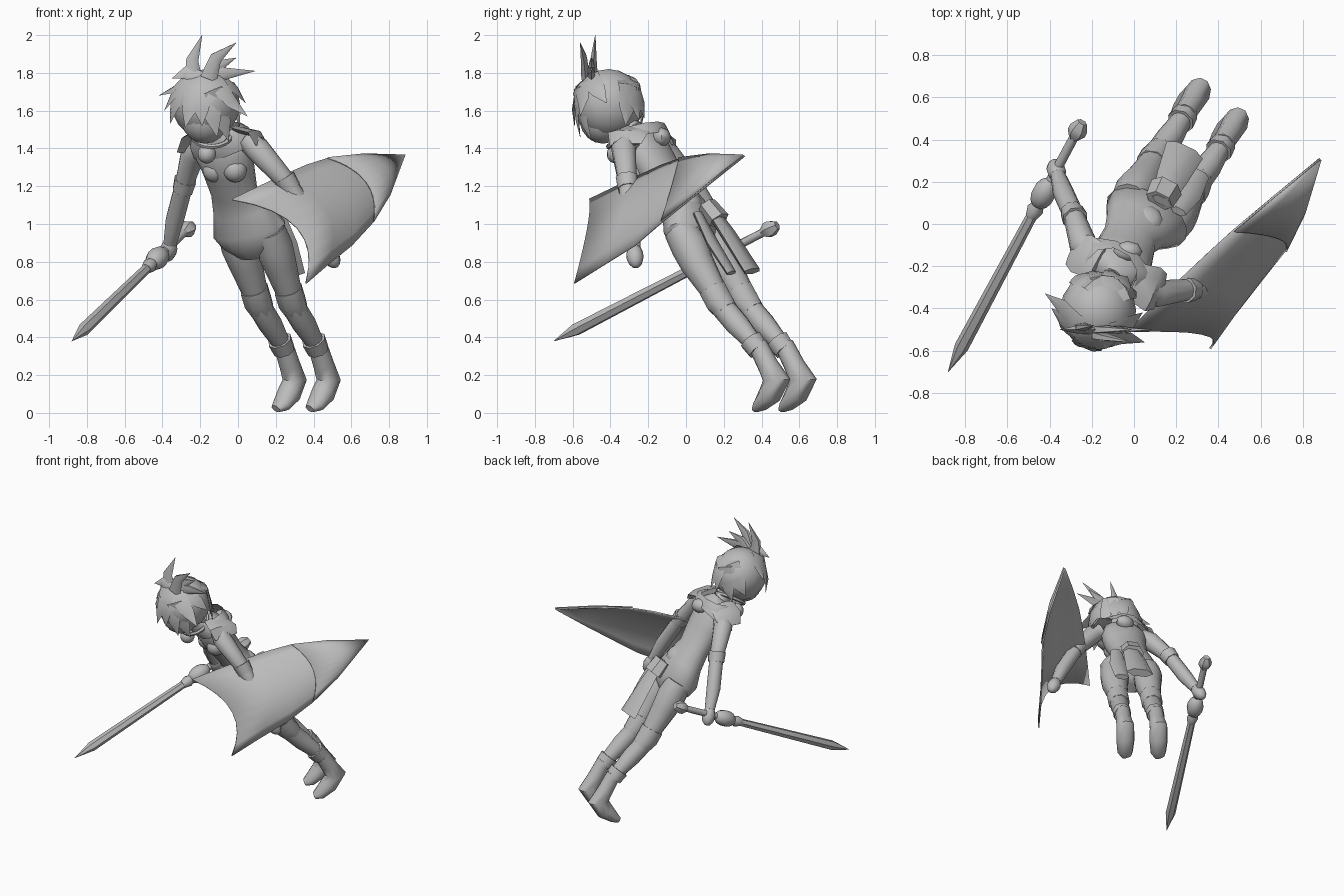
import bpy, bmesh, math
from mathutils import Vector as V

grey = bpy.data.materials.new("plain_grey")
grey.diffuse_color = (0.5, 0.5, 0.5, 1)
SIDE = V((0.9, -0.43, 0))          # line through the hips and shoulders
HEAD = V((-0.17, -0.41, 1.635))


def finish(name, bm, angle=50):
    bmesh.ops.remove_doubles(bm, verts=bm.verts, dist=0.0005)
    bmesh.ops.recalc_face_normals(bm, faces=bm.faces)
    me = bpy.data.meshes.new(name)
    bm.to_mesh(me)
    bm.free()
    me.materials.append(grey)
    for p in me.polygons:
        p.use_smooth = True
    me.set_sharp_from_angle(angle=math.radians(angle))
    ob = bpy.data.objects.new(name, me)
    bpy.context.collection.objects.link(ob)
    return ob


def tube(name, pts, radii, sides=10, side=SIDE, cap=True):
    """Loft elliptical rings along a path; a radius is r or (sideways, depth)."""
    bm = bmesh.new()
    pts = [V(p) for p in pts]
    rings = []
    for i, p in enumerate(pts):
        t = (pts[min(i + 1, len(pts) - 1)] - pts[max(i - 1, 0)]).normalized()
        u = (side - t * side.dot(t)).normalized()
        w = t.cross(u)
        a, b = radii[i] if isinstance(radii[i], tuple) else (radii[i], radii[i])
        rings.append([bm.verts.new(p + u * a * math.cos(k * math.tau / sides)
                                   + w * b * math.sin(k * math.tau / sides))
                      for k in range(sides)])
    for r, s in zip(rings, rings[1:]):
        for k in range(sides):
            n = (k + 1) % sides
            bm.faces.new((r[k], r[n], s[n], s[k]))
    if cap:
        bm.faces.new(rings[0][::-1])
        bm.faces.new(rings[-1])
    return finish(name, bm)


def ball(name, loc, scale, seg=14, rings=9, axis=V((0, 0, 1))):
    bm = bmesh.new()
    bmesh.ops.create_uvsphere(bm, u_segments=seg, v_segments=rings, radius=1)
    q = axis.to_track_quat('Z', 'Y')
    for v in bm.verts:
        v.co = V(loc) + q @ V([c * s for c, s in zip(v.co, scale)])
    return finish(name, bm)


# Torso and neck
tube("torso",
     [(.09, .07, .84), (.075, .05, .89), (.06, .03, .97), (.015, -.01, 1.08), (-.02, -.07, 1.17),
      (-.05, -.15, 1.29), (-.08, -.20, 1.38), (-.09, -.23, 1.45), (-.11, -.26, 1.49)],
     [(.09, .07), (.165, .11), (.212, .13), (.16, .11), (.13, .095),
      (.145, .11), (.16, .11), (.14, .085), (.06, .06)], 16)
for loc in ((-.125, -.19, 1.285), (-.015, -.245, 1.285)):
    ball("chest", loc, (.065, .065, .065), 10, 8)
tube("neck", [(-.10, -.25, 1.46), (-.15, -.35, 1.57)], [.055, .05])

# Collar with a flap over each shoulder
tube("collar", [(-.075, -.20, 1.41), (-.10, -.225, 1.46), (-.11, -.235, 1.505)],
     [(.19, .125), (.18, .13), (.13, .125)], 10, cap=False)
tube("left_shoulder_flap", [(0, -.27, 1.50), (.09, -.31, 1.48), (.125, -.32, 1.42)],
     [(.09, .02), (.11, .02), (.09, .012)], 6, V((-.43, -.9, .1)))
tube("right_shoulder_flap", [(-.17, -.18, 1.49), (-.25, -.14, 1.45), (-.285, -.12, 1.38)],
     [(.09, .02), (.10, .02), (.08, .012)], 6, V((-.43, -.9, .1)))
ball("scarf_knot", (-.03, -.13, 1.46), (.07, .05, .05), 8, 6)
tube("necklace", [(-.14 + .1 * math.cos(a), -.33 + .08 * math.sin(a), 1.47 + .06 * math.sin(a))
                  for a in [k * math.tau / 16 for k in range(17)]],
     [.014] * 17, 6, V((0, -.5, .8)))
ball("pendant", (-.165, -.37, 1.37), (.05, .05, .05))

# Legs, boots and feet, the second leg being a shifted copy of the first
for tag, off in (("left", V((0, 0, 0))), ("right", V((-.18, .14, 0)))):
    def at(*pts):
        return [V(p) + off for p in pts]
    tube(tag + "_leg",
         at((.16, -.03, .97), (.19, .02, .88), (.22, .06, .79), (.27, .15, .64), (.29, .185, .57),
            (.35, .27, .47), (.42, .375, .35)),
         [.09, .1, .09, .068, .064, .064, .045], 12)
    tube(tag + "_knee_cuff", at((.265, .14, .655), (.285, .175, .59), (.31, .215, .54)),
         [.078, .078, .066], 8)
    tube(tag + "_boot_cuff", at((.40, .345, .385), (.425, .385, .33)), [.066, .06], 8)
    tube(tag + "_foot",
         at((.42, .38, .36), (.455, .435, .25), (.48, .48, .175), (.45, .445, .10),
            (.41, .395, .042), (.38, .375, .022)),
         [.052, .056, (.062, .075), (.064, .062), (.054, .038), (.034, .02)], 10)

# Arms with elbow cuffs and hands
ARMS = {
    "right": ((-.19, -.15, 1.41), (-.24, -.10, 1.37), (-.285, .04, 1.21), (-.335, .15, 1.02),
              (-.36, .23, .90)),
    "left": ((.05, -.30, 1.44), (.10, -.33, 1.40), (.26, -.31, 1.22), (.40, -.29, 1.0),
             (.47, -.275, .87)),
}
for tag, p in ARMS.items():
    p = [V(q) for q in p]
    tube(tag + "_arm", p, [.06, .067, .05, .05, .036], 10)
    d = (p[3] - p[2]).normalized()
    tube(tag + "_elbow_cuff", [p[2] - d * .03, p[2] + d * .04], [.062, .056], 8)
    d = (p[4] - p[3]).normalized()
    ball(tag + "_hand", p[4] + d * .045, (.046, .046, .07), 10, 7, d)

# Head, hair cap and hair locks that wrap round the head
ball("face", (-.175, -.44, 1.56), (.13, .125, .135))
ball("hair_cap", HEAD, (.18, .185, .185), 16, 10)
LOCKS = [
    ((-.19, -.51, 1.78), .055,
     [(-.42, -.33, 1.68), (-.39, -.40, 1.60), (-.36, -.44, 1.53), (-.28, -.57, 1.51),
      (-.19, -.59, 1.52), (-.11, -.56, 1.46), (-.05, -.50, 1.44), (.05, -.56, 1.57),
      (.04, -.42, 1.64)]),
    ((-.13, -.35, 1.78), .06,
     [(-.30, -.28, 1.55), (-.22, -.24, 1.50), (-.10, -.22, 1.56), (-.03, -.25, 1.55),
      (.01, -.32, 1.52)]),
]
for base, width, tips in LOCKS:
    base = V(base)
    for tip in tips:
        tip = V(tip)
        path = [base]
        for t in (.3, .65):
            d = base.lerp(tip, t) - HEAD
            path.append(HEAD + d.normalized() * max(d.length, .188))
        side = (tip - base).cross((base + tip) / 2 - HEAD)
        tube("hair_lock", path + [tip], [(width * .7, .012), (width, .012),
                                         (width * .75, .01), .001], 4, side)

# Upright hair spikes: base, bend and tip
SPIKES = [((-.24, -.49, 1.77), (-.245, -.49, 1.87), (-.19, -.48, 2.0)),
          ((-.16, -.53, 1.77), (-.12, -.54, 1.88), (-.01, -.56, 1.96)),
          ((-.15, -.50, 1.77), (-.07, -.50, 1.80), (.09, -.50, 1.81)),
          ((-.16, -.50, 1.77), (-.11, -.50, 1.84), (-.01, -.50, 1.88)),
          ((-.20, -.50, 1.76), (-.28, -.50, 1.80), (-.35, -.50, 1.77))]
for p in SPIKES:
    tube("hair_spike", p, [(.05, .025), (.036, .018), .001], 5,
         (V(p[2]) - V(p[0])).cross(V((0, -1, 0))))

# Pouches and cloth tails behind the waist
ball("round_pouch", (.065, .025, 1.13), (.075, .075, .04), 10, 6, V((.2, .5, .7)))
tube("box_pouch", [(.12, .11, 1.10), (.155, .175, 1.02)], [(.07, .05), (.08, .055)], 6)
tube("long_tail", [(.13, .11, 1.11), (.18, .22, .95), (.24, .35, .75)],
     [(.05, .025), (.075, .032), (.095, .03)], 6)
tube("side_tail", [(.21, .06, 1.06), (.26, .14, .9), (.31, .24, .74)],
     [(.04, .02), (.06, .025), (.05, .02)], 6)

# Sword: handle, pommel, guard and blade along one line
A, B = V((-.255, .465, .985)), V((-.88, -.70, .38))
axis = (B - A).normalized()


def along(*ts):
    return [A.lerp(B, t) for t in ts]


tube("sword_handle", along(0, .3), [.022, .024], 8)
tube("sword_pommel", along(-.015, .01, .03, .055), [.025, .045, .045, .02], 6)
ball("sword_guard", A.lerp(B, .275), (.058, .058, .085), 10, 7, axis)
tube("blade_collar", along(.31, .34, .37), [.025, .04, .028], 8)
tube("blade", along(.34, .6, .9, 1), [(.026, .026), (.03, .03), (.034, .034), .001], 6)

# Kite shield: curved across, narrowing to a point
UPPER = [(-.03, -.51, 1.13), (.2, -.28, 1.24), (.36, -.13, 1.31), (.47, -.03, 1.345),
         (.66, .13, 1.365), (.88, .31, 1.36)]
LOWER = [(.36, -.59, .685), (.475, -.43, .785), (.60, -.27, .885), (.715, -.125, 1.01),
         (.80, .05, 1.15), (.88, .31, 1.36)]
BULGE = [1, .85, .7, .55, .35, 0]


def shield(name, first, offset, thick):
    bm = bmesh.new()
    rows = []
    for u, l, k in list(zip(UPPER, LOWER, BULGE))[first:]:
        rows.append([bm.verts.new(V(u).lerp(V(l), j / 8) + V((.15, .03, .07)) * k
                                  * (1 - (j / 4 - 1) ** 2) + V((.48, -.68, .54)) * offset)
                     for j in range(9)])
    for r, s in zip(rows, rows[1:]):
        for j in range(8):
            bm.faces.new((r[j], r[j + 1], s[j + 1], s[j]))
    ob = finish(name, bm)
    mod = ob.modifiers.new("thickness", 'SOLIDIFY')
    mod.thickness = thick
    mod.offset = 0


shield("shield", 0, 0, .01)
shield("shield_tip_plate", 3, .01, .008)
